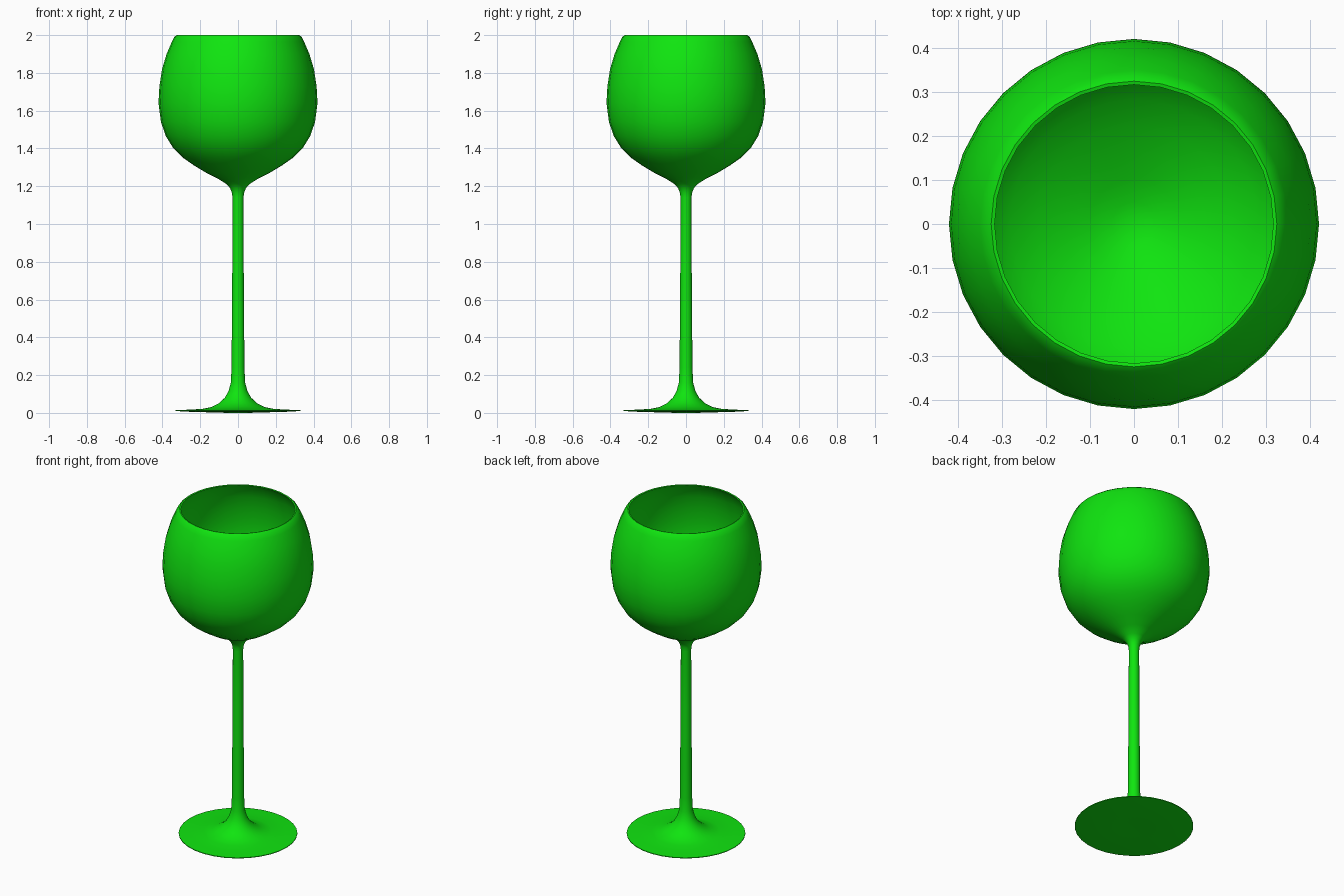
import bpy
import bmesh
import math

cube = bpy.data.objects.get("Cube")
if cube:
    bpy.data.objects.remove(cube, do_unlink=True)

SIDES = 32
WALL = 0.008

green = bpy.data.materials.new("bright green")
green.use_nodes = True
green.diffuse_color = (0.005, 0.78, 0.005, 1)
green.node_tree.nodes["Principled BSDF"].inputs["Base Color"].default_value = green.diffuse_color


def lathe(name, profile):
    """Revolve a list of (radius, height) points around z."""
    bm = bmesh.new()
    verts = [bm.verts.new((r, 0, z)) for r, z in profile]
    edges = [bm.edges.new(pair) for pair in zip(verts, verts[1:])]
    bmesh.ops.spin(bm, geom=verts + edges, cent=(0, 0, 0), axis=(0, 0, 1),
                   angle=math.tau, steps=SIDES, use_merge=False)
    bmesh.ops.remove_doubles(bm, verts=bm.verts, dist=0.0002)
    bmesh.ops.recalc_face_normals(bm, faces=bm.faces)
    mesh = bpy.data.meshes.new(name)
    bm.to_mesh(mesh)
    bm.free()
    mesh.materials.append(green)
    obj = bpy.data.objects.new(name, mesh)
    bpy.context.collection.objects.link(obj)
    bpy.ops.object.select_all(action='DESELECT')
    obj.select_set(True)
    bpy.context.view_layer.objects.active = obj
    bpy.ops.object.shade_smooth_by_angle(angle=math.radians(40))
    return obj


# Foot with its slightly domed underside, flaring up into the stem and bowl
foot_and_stem = [(0, 0.004), (0.05, 0.0), (0.26, 0.006), (0.33, 0.01), (0.33, 0.014),
                 (0.265, 0.017), (0.19, 0.021), (0.14, 0.031), (0.1, 0.052),
                 (0.07, 0.08), (0.05, 0.115), (0.038, 0.16), (0.034, 0.24),
                 (0.033, 0.4), (0.03, 0.8), (0.029, 1.14)]
bowl_outside = [(0.032, 1.165), (0.042, 1.19), (0.062, 1.212), (0.11, 1.242),
                (0.17, 1.272), (0.23, 1.308), (0.29, 1.35), (0.343, 1.402),
                (0.382, 1.465), (0.408, 1.54), (0.421, 1.64), (0.416, 1.73),
                (0.402, 1.82), (0.378, 1.9), (0.35, 1.965), (0.337, 1.99), (0.325, 2.0)]

# Inner wall follows the outside, from the rim down to the hollow's floor
bowl_inside = [(0.317, 1.998)]
bowl_inside += [(r - WALL, z + WALL * 0.6) for r, z in reversed(bowl_outside[3:-2])]
bowl_inside += [(0.05, 1.224), (0, 1.216)]

lathe("wine_glass", foot_and_stem + bowl_outside + bowl_inside)
